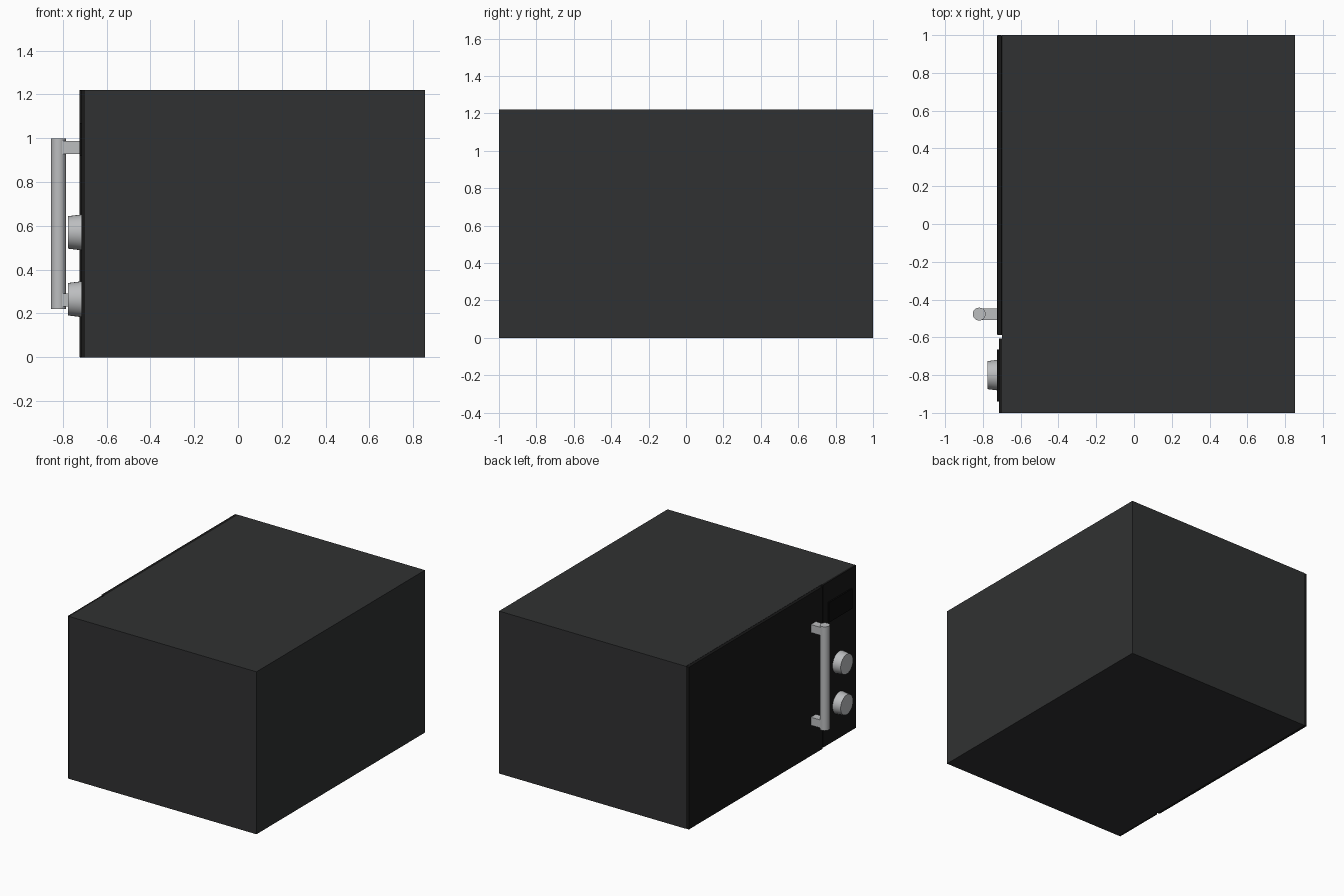
import bpy
from math import pi

if "Cube" in bpy.data.objects:
    bpy.data.objects.remove(bpy.data.objects["Cube"])


def material(name, r, g, b):
    m = bpy.data.materials.new(name)
    m.diffuse_color = (r, g, b, 1)
    m.use_nodes = True
    m.node_tree.nodes["Principled BSDF"].inputs["Base Color"].default_value = m.diffuse_color
    return m


casing = material("casing", 0.03, 0.031, 0.032)
gloss = material("dark_front", 0.009, 0.009, 0.009)
glass = material("display_glass", 0.004, 0.004, 0.004)
metal = material("metal", 0.5, 0.51, 0.52)


def box(name, lo, hi, mat, bevel=0):
    bpy.ops.mesh.primitive_cube_add(size=1, location=[(a + b) / 2 for a, b in zip(lo, hi)])
    o = bpy.context.object
    o.name = name
    o.scale = [b - a for a, b in zip(lo, hi)]
    bpy.ops.object.transform_apply(location=False, rotation=False, scale=True)
    o.data.materials.append(mat)
    if bevel:
        mod = o.modifiers.new("bevel", 'BEVEL')
        mod.width = bevel
        mod.segments = 2
    return o


def round_part(name, r1, r2, depth, loc, rot=(0, 0, 0)):
    bpy.ops.mesh.primitive_cone_add(vertices=32, radius1=r1, radius2=r2, depth=depth,
                                    location=loc, rotation=rot)
    o = bpy.context.object
    o.name = name
    o.data.materials.append(metal)
    bpy.ops.object.shade_smooth_by_angle(angle=pi / 6)
    return o


# Oven casing
box("body", (-0.70, -1, 0), (0.853, 1, 1.22), casing)

# Front: door, control panel and display, facing -x
box("door", (-0.725, -0.588, 0), (-0.70, 1, 1.22), gloss, 0.003)
box("control_panel", (-0.715, -1, 0), (-0.70, -0.606, 1.22), gloss)
box("display", (-0.725, -0.94, 0.92), (-0.71, -0.665, 1.07), glass)

# Tapered control knobs
for i, z in enumerate((0.265, 0.57)):
    round_part(f"knob_{i + 1}", 0.082, 0.074, 0.064, (-0.745, -0.80, z), (0, -pi / 2, 0))

# Upright handle bar on two square posts
round_part("handle_bar", 0.034, 0.034, 0.78, (-0.82, -0.477, 0.61))
for name, z in (("lower", 0.262), ("upper", 0.958)):
    box(f"handle_{name}_post", (-0.82, -0.507, z - 0.03), (-0.72, -0.447, z + 0.03), metal)

# Centre the whole model on x = 0
for o in bpy.context.scene.objects:
    o.location.x += 0.0005
